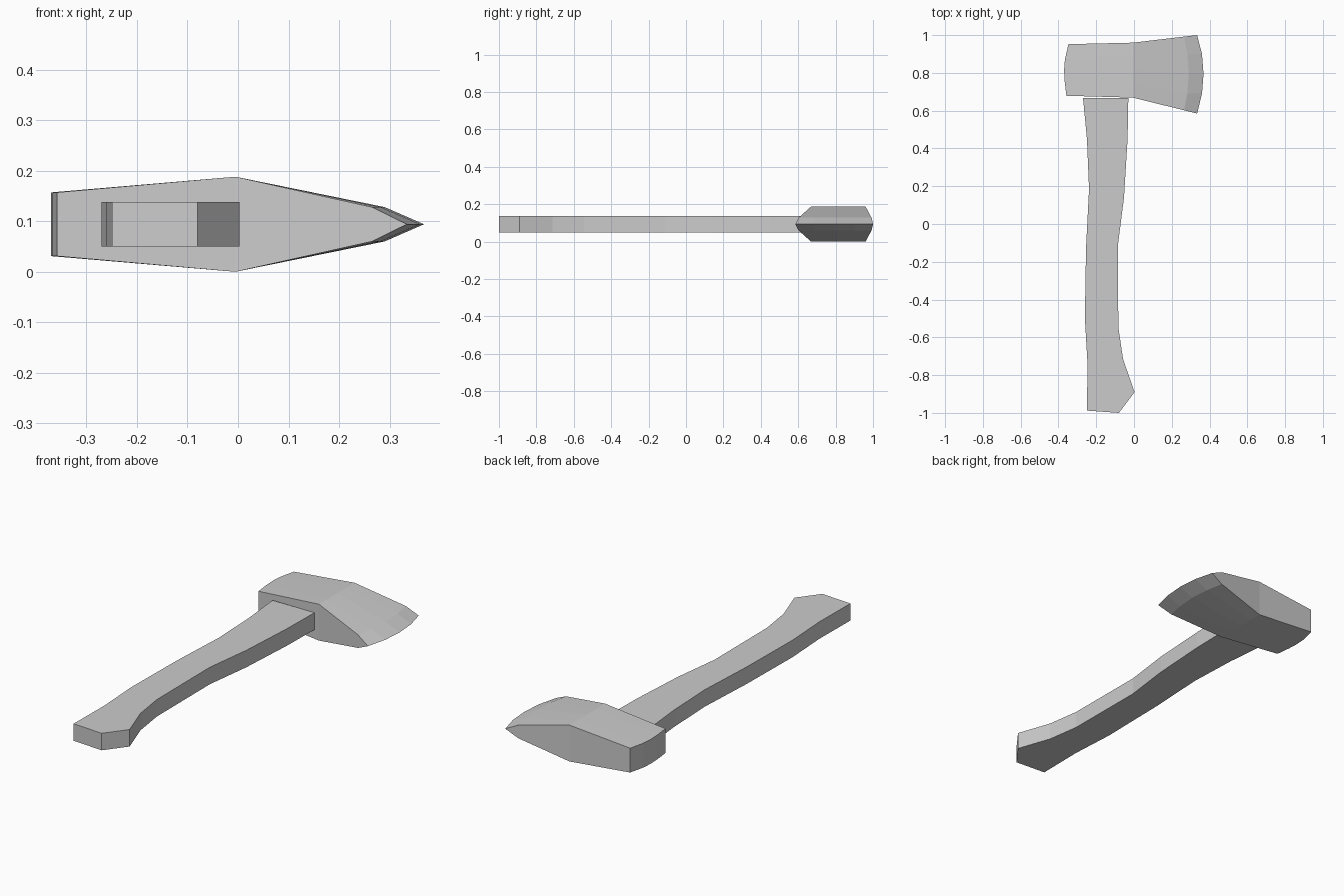
import bpy, bmesh

if "Cube" in bpy.data.objects:
    bpy.data.objects.remove(bpy.data.objects["Cube"])

ZC = 0.094  # mid-plane height of the axe


def finish(name, bm):
    bmesh.ops.recalc_face_normals(bm, faces=bm.faces)
    mesh = bpy.data.meshes.new(name)
    bm.to_mesh(mesh)
    bm.free()
    obj = bpy.data.objects.new(name, mesh)
    bpy.context.collection.objects.link(obj)
    return obj


# Handle: flat curved outline, extruded
outline = [(-0.27, 0.668), (-0.03, 0.668), (-0.034, 0.45), (-0.053, 0.14),
           (-0.085, -0.11), (-0.083, -0.545), (-0.058, -0.715), (0.003, -0.89),
           (-0.08, -1.0), (-0.249, -0.988), (-0.246, -0.74), (-0.26, -0.5),
           (-0.254, -0.13), (-0.238, 0.185), (-0.249, 0.45)]
bm = bmesh.new()
base = bm.faces.new([bm.verts.new((x, y, ZC - 0.044)) for x, y in outline])
top = bmesh.ops.extrude_face_region(bm, geom=[base])["geom"]
bmesh.ops.translate(bm, vec=(0, 0, 0.088),
                    verts=[g for g in top if isinstance(g, bmesh.types.BMVert)])
if base.is_valid and len(bm.faces) == len(outline) + 1:
    bm.faces.new(base.verts)
finish("handle", bm)

# Head: five slices along y; each slice gives (x, y) at poll, eye, bevel, edge
slices = [
    [(-0.347, 0.952), (-0.005, 0.960), (0.265, 0.992), (0.334, 1.000)],
    [(-0.366, 0.870), (-0.005, 0.890), (0.282, 0.900), (0.360, 0.900)],
    [(-0.370, 0.815), (-0.005, 0.815), (0.290, 0.795), (0.368, 0.795)],
    [(-0.367, 0.755), (-0.005, 0.740), (0.282, 0.690), (0.360, 0.690)],
    [(-0.358, 0.679), (-0.005, 0.669), (0.265, 0.602), (0.334, 0.585)],
]
half_thick = [0.063, 0.094, 0.034]  # poll, eye, bevel
bm = bmesh.new()
rings = []
for s in slices:
    upper = [bm.verts.new((x, y, ZC + h)) for (x, y), h in zip(s, half_thick)]
    edge = bm.verts.new((*s[3], ZC))
    lower = [bm.verts.new((x, y, ZC - h)) for (x, y), h in zip(s, half_thick)]
    rings.append(upper + [edge] + lower[::-1])
for a, b in zip(rings, rings[1:]):
    for i in range(7):
        j = (i + 1) % 7
        bm.faces.new((a[i], a[j], b[j], b[i]))
for r in (rings[0], rings[-1]):
    bm.faces.new((r[0], r[1], r[5], r[6]))
    bm.faces.new((r[1], r[2], r[4], r[5]))
    bm.faces.new((r[2], r[3], r[4]))
finish("axe_head", bm)
